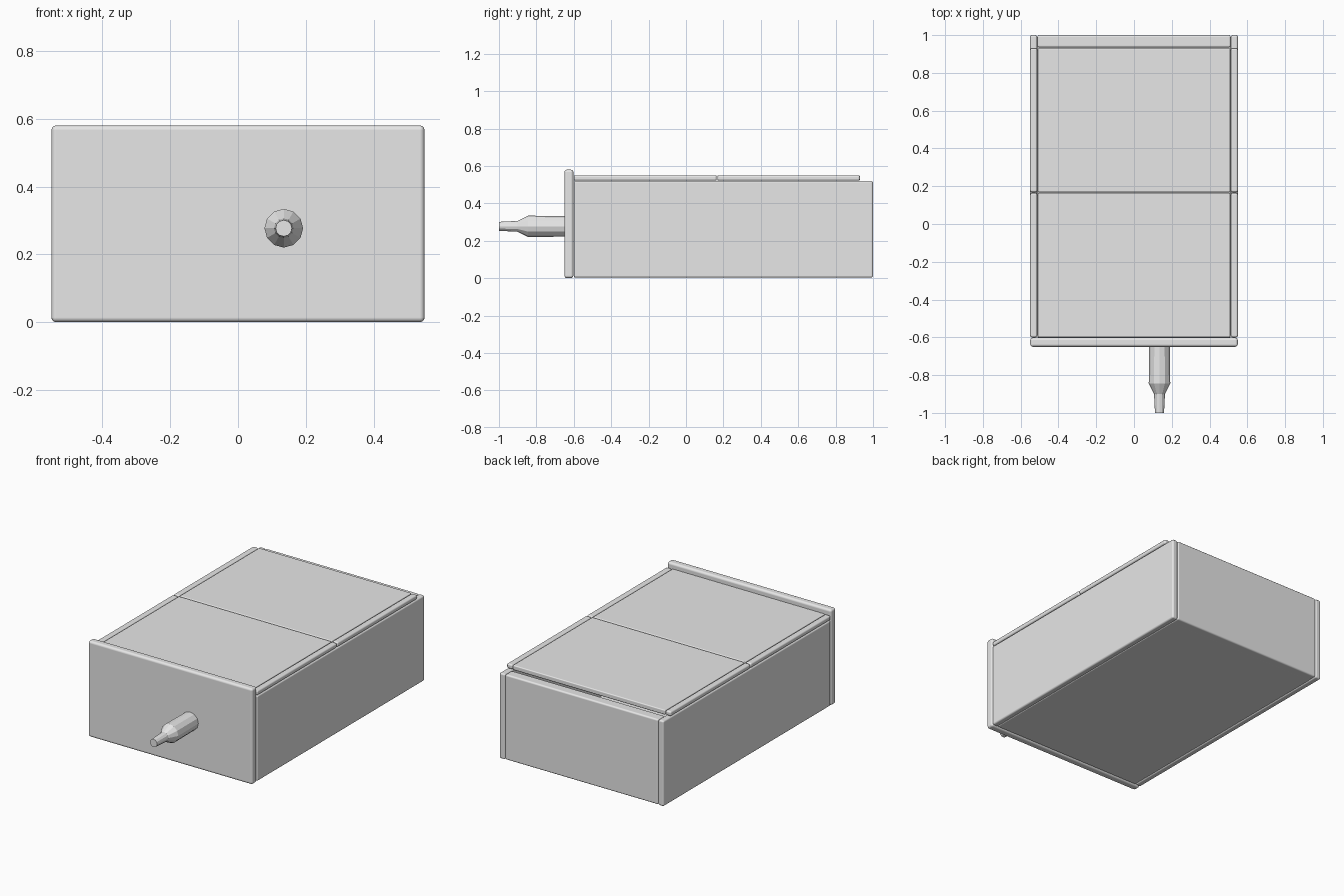
import bpy
import bmesh
import math
from mathutils import Matrix

cube = bpy.data.objects.get("Cube")
if cube:
    bpy.data.objects.remove(cube, do_unlink=True)

grey = bpy.data.materials.new("light_grey")
grey.use_nodes = True
grey.diffuse_color = (0.8, 0.8, 0.8, 1)
grey.node_tree.nodes["Principled BSDF"].inputs["Base Color"].default_value = (0.8, 0.8, 0.8, 1)


def add_object(name, bm):
    mesh = bpy.data.meshes.new(name)
    bm.to_mesh(mesh)
    bm.free()
    mesh.materials.append(grey)
    obj = bpy.data.objects.new(name, mesh)
    bpy.context.collection.objects.link(obj)
    return obj


def board(name, x, y, z, bevel):
    """Box between the given (low, high) limits with rounded edges."""
    bm = bmesh.new()
    bmesh.ops.create_cube(bm, size=1)
    for v in bm.verts:
        for i, (low, high) in enumerate((x, y, z)):
            v.co[i] = high if v.co[i] > 0 else low
    obj = add_object(name, bm)
    mod = obj.modifiers.new("rounded_edges", "BEVEL")
    mod.width = bevel
    mod.segments = 3
    for p in obj.data.polygons:
        p.use_smooth = True
    mod.harden_normals = True
    return obj


HALF = 0.55      # outer half width
INNER = 0.512    # inner face of the sides
FRONT, BACK = -0.6, 1.0
TOP = 0.52

# Box carcass
board("front_panel", (-HALF, HALF), (-0.65, FRONT - 0.002), (0, 0.58), 0.014)
board("back_panel", (-INNER, INNER), (0.935, BACK), (0.005, TOP), 0.01)
board("bottom_panel", (-INNER, INNER), (FRONT, 0.95), (0.005, 0.04), 0.006)
for side, s in (("right", -1), ("left", 1)):
    board(side + "_side", sorted((s * INNER, s * HALF)), (FRONT, BACK), (0.003, TOP), 0.01)

# Two lid sections, each with a rail along both sides
for part, y in (("front", (FRONT, 0.164)), ("back", (0.168, 0.93))):
    board(part + "_lid", (-INNER + 0.002, INNER - 0.002), y, (TOP + 0.001, 0.55), 0.006)
    for side, s in (("right", -1), ("left", 1)):
        board(f"{part}_{side}_rail", sorted((s * INNER, s * HALF)), y, (TOP + 0.001, 0.55), 0.01)

# Tapered handle, spun from a profile of (y, radius)
profile = [(-0.64, 0.055), (-0.845, 0.057), (-0.9, 0.029), (-1.0, 0.024)]
SIDES = 12
bm = bmesh.new()
rings = []
for y, r in profile:
    ring = []
    for k in range(SIDES):
        a = math.tau * k / SIDES
        ring.append(bm.verts.new((r * math.cos(a), y, r * math.sin(a))))
    rings.append(ring)
for a, b in zip(rings, rings[1:]):
    for k in range(SIDES):
        n = (k + 1) % SIDES
        bm.faces.new((a[k], a[n], b[n], b[k]))
bm.faces.new(rings[0])
bm.faces.new(rings[-1])
bmesh.ops.recalc_face_normals(bm, faces=bm.faces)
bmesh.ops.transform(bm, matrix=Matrix.Translation((0.135, 0, 0.277)), verts=bm.verts)
add_object("handle", bm)
